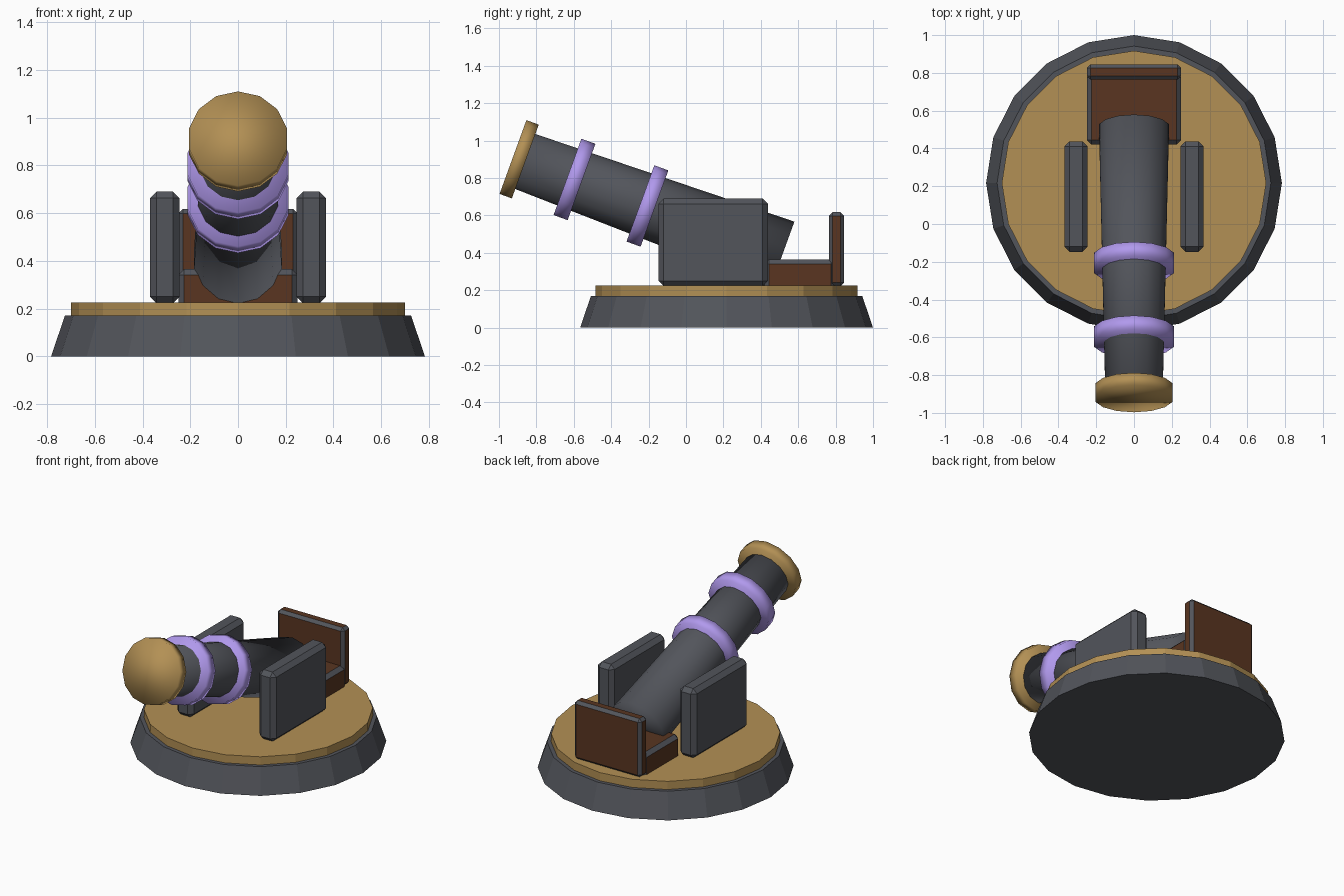
import bpy
from math import radians, cos, sin
from mathutils import Vector

if "Cube" in bpy.data.objects:
    bpy.data.objects.remove(bpy.data.objects["Cube"])

CENTRE_Y = 0.217
TILT = radians(20)
MUZZLE = Vector((0, -0.925, 0.912))
AXIS = Vector((0, cos(TILT), -sin(TILT)))


def material(name, rgb):
    m = bpy.data.materials.new(name)
    m.diffuse_color = (*rgb, 1)
    m.use_nodes = True
    m.node_tree.nodes["Principled BSDF"].inputs["Base Color"].default_value = m.diffuse_color
    return m


IRON = material("dark_iron", (0.085, 0.09, 0.105))
GOLD = material("gold", (0.45, 0.28, 0.09))
PURPLE = material("purple", (0.44, 0.32, 0.85))
WOOD = material("brown_wood", (0.1, 0.036, 0.015))


def disc(name, r1, r2, z0, z1, sides, mat):
    bpy.ops.mesh.primitive_cone_add(vertices=sides, radius1=r1, radius2=r2, depth=z1 - z0,
                                    location=(0, CENTRE_Y, (z0 + z1) / 2))
    ob = bpy.context.object
    ob.name = name
    ob.data.materials.append(mat)
    return ob


def barrel_part(name, start, end, r_start, r_end, mat):
    """Smooth 14-sided section along the tilted barrel, measured from the muzzle."""
    ob = disc(name, r_end, r_start, 0, end - start, 14, mat)
    ob.location = MUZZLE + AXIS * (start + end) / 2
    ob.rotation_euler.x = radians(90) - TILT
    bpy.ops.object.shade_smooth()
    return ob


def box(name, lo, hi, bevel, mats):
    """Chamfered box; the last material colours the chamfers."""
    lo, hi = Vector(lo), Vector(hi)
    bpy.ops.mesh.primitive_cube_add(size=1, location=(lo + hi) / 2)
    ob = bpy.context.object
    ob.name = name
    ob.scale = hi - lo
    bpy.ops.object.transform_apply(location=False, rotation=False, scale=True)
    for m in mats:
        ob.data.materials.append(m)
    mod = ob.modifiers.new("chamfer", 'BEVEL')
    mod.width = bevel
    mod.segments = 1
    mod.material = len(mats) - 1
    return ob


# Round base and turntable
disc("base", 0.783, 0.725, 0, 0.17, 20, IRON)
disc("turntable", 0.70, 0.70, 0.15, 0.225, 20, GOLD)

# Side plates
for side, x in (("left", -0.307), ("right", 0.307)):
    box(side + "_side_plate", (x - 0.062, -0.147, 0.222), (x + 0.062, 0.438, 0.69), 0.028, [IRON])

# Seat
box("seat", (-0.25, 0.42, 0.18), (0.25, 0.80, 0.365), 0.024, [WOOD, IRON])
box("seat_back", (-0.25, 0.765, 0.222), (0.25, 0.845, 0.617), 0.019, [WOOD, IRON])

# Barrel with muzzle ring and two bands
barrel_part("barrel", 0.004, 1.532, 0.155, 0.19, IRON)
barrel_part("muzzle_ring", 0, 0.07, 0.21, 0.21, GOLD)
for i, t in enumerate((0.35, 0.765)):
    barrel_part(f"barrel_band_{i + 1}", t - 0.04, t + 0.04, 0.217, 0.217, PURPLE)
